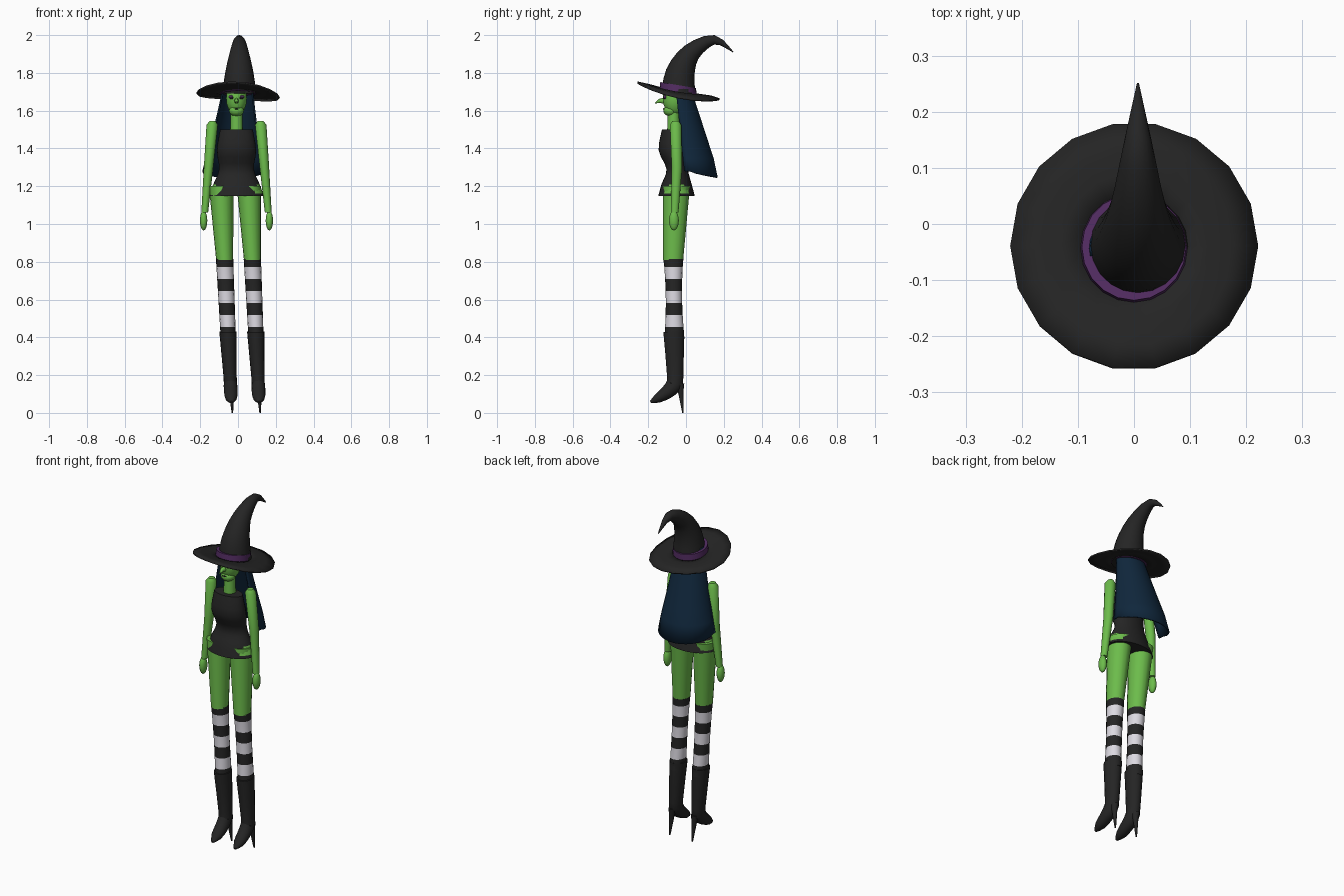
import bpy, bmesh, math
from mathutils import Vector

if "Cube" in bpy.data.objects:
    bpy.data.objects.remove(bpy.data.objects["Cube"])


def material(name, red, green, blue):
    mat = bpy.data.materials.new(name)
    mat.use_nodes = True
    colour = (red, green, blue, 1)
    mat.diffuse_color = colour
    mat.node_tree.nodes["Principled BSDF"].inputs["Base Color"].default_value = colour
    return mat


GREEN = material("green skin", .15, .5, .07)
BLACK = material("black cloth", .018, .018, .018)
NAVY = material("navy hair", .005, .02, .045)
WHITE = material("white stripe", .72, .7, .76)
PURPLE = material("purple band", .085, .025, .12)


def finish(bm, name, mats, angle=45, thickness=0):
    """Turn a bmesh into a named, shaded object."""
    bmesh.ops.recalc_face_normals(bm, faces=bm.faces)
    mesh = bpy.data.meshes.new(name)
    bm.to_mesh(mesh)
    bm.free()
    for mat in mats:
        mesh.materials.append(mat)
    obj = bpy.data.objects.new(name, mesh)
    bpy.context.collection.objects.link(obj)
    bpy.ops.object.select_all(action="DESELECT")
    obj.select_set(True)
    bpy.context.view_layer.objects.active = obj
    bpy.ops.object.shade_smooth_by_angle(angle=math.radians(angle))
    if thickness:
        solid = obj.modifiers.new("thickness", "SOLIDIFY")
        solid.thickness = thickness
        solid.offset = 0


def curve_through(rings, steps):
    """Add rings on a smooth curve that passes through the given ones."""
    result = []
    last = len(rings) - 1
    for i in range(last):
        before, after = rings[max(i - 1, 0)], rings[min(i + 2, last)]
        for s in range(steps):
            t = s / steps
            result.append(tuple(
                b + t / 2 * (c - a + t * (2 * a - 5 * b + 4 * c - d + t * (3 * (b - c) + d - a)))
                for a, b, c, d in zip(before, rings[i], rings[i + 1], after)))
    return result + [rings[-1]]


def loft(name, rings, mats, n=16, x=0, lean=0, tilt=False, arc=None, caps=True,
         rule=None, warp=None, thickness=0):
    """Skin rings (y, z, half width, half depth); lean drifts x on the way down."""
    bm = bmesh.new()
    rows = []
    last = len(rings) - 1
    start, end = arc or (0, 2 * math.pi)
    spans = n - 1 if arc else n
    for i, (y, z, width, depth) in enumerate(rings):
        across = Vector((0, 1, 0))
        if tilt:
            below, above = rings[max(i - 1, 0)], rings[min(i + 1, last)]
            across = Vector((0, above[1] - below[1], below[0] - above[0])).normalized()
        centre = Vector((x + lean * (rings[0][1] - z), y, z))
        row = []
        for k in range(n):
            turn = start + (end - start) * k / spans
            point = centre + across * depth * math.sin(turn)
            point.x += width * math.cos(turn)
            if warp:
                point.z = warp(point, turn, i / last)
            row.append(bm.verts.new(point))
        rows.append(row)
    for i, (low, high) in enumerate(zip(rows, rows[1:])):
        for k in range(spans):
            j = (k + 1) % n
            face = bm.faces.new((low[k], low[j], high[j], high[k]))
            if rule:
                face.material_index = rule(i, face.calc_center_median())
    if caps:
        bm.faces.new(rows[0])
        bm.faces.new(rows[-1])
    finish(bm, name, mats, thickness=thickness)


def ball(name, place, size, mat, n=14):
    bm = bmesh.new()
    bmesh.ops.create_uvsphere(bm, u_segments=n, v_segments=n - 4, radius=1)
    bmesh.ops.scale(bm, vec=size, verts=bm.verts)
    bmesh.ops.translate(bm, vec=place, verts=bm.verts)
    finish(bm, name, [mat], angle=60)


# Hat: bent cone, sloping band and wavy brim
cone = [(-.04, 1.69, .09, .09), (-.03, 1.8, .075, .077), (.03, 1.91, .05, .05),
        (.15, 1.975, .024, .025), (.25, 1.91, .002, .002)]
loft("hat_cone", curve_through(cone, 3), [BLACK], n=20, x=.007, tilt=True)


def band_slope(point, turn, t):
    return point.z - .17 * (point.y + .04)


def brim_wave(point, turn, t):
    front = -math.sin(turn)
    inner = 1.695 + .015 * front
    outer = 1.68 + .045 * front + .025 * front ** 2 - .012 * math.cos(turn)
    return inner + (outer - inner) * t ** 1.3 + .008 * math.sin(math.pi * t)


loft("hat_band", [(-.043, 1.69, .096, .098), (-.041, 1.735, .093, .095)], [PURPLE],
     n=20, warp=band_slope)
brim_radii = [.085 + .045 * i for i in range(4)]
loft("hat_brim", [(-.04, 0, r, r) for r in brim_radii], [BLACK], n=18, caps=False,
     warp=brim_wave, thickness=.008)

# Head and face
MIDDLE = -.008
ball("head", (MIDDLE, -.06, 1.665), (.056, .063, .09), GREEN)
ball("chin", (MIDDLE, -.082, 1.6), (.04, .038, .03), GREEN)
loft("neck", [(-.066, 1.48, .034, .034), (-.066, 1.62, .03, .03)], [GREEN], x=MIDDLE)
loft("nose", [(-.11, 1.652, .013, .018), (-.14, 1.652, .01, .011), (-.164, 1.64, .002, .002)],
     [GREEN], n=8, x=MIDDLE, tilt=True)
for side in (-1, 1):
    eye_x = MIDDLE + side * .026
    ball("eyelid", (eye_x, -.111, 1.672), (.016, .008, .01), PURPLE)
    ball("eye", (eye_x, -.115, 1.667), (.011, .007, .006), BLACK)
ball("mouth", (MIDDLE, -.119, 1.61), (.016, .004, .003), BLACK)

# Hair: cap and long flaring curtain with a rounded hem
ball("hair_cap", (MIDDLE, -.042, 1.715), (.077, .077, .04), NAVY)


def hem(point, turn, t):
    return point.z - (.035 * max(0, math.sin(turn)) ** .7 if t == 1 else 0)


curtain = []
for step in range(8):
    t = step / 7
    curtain.append((.065 * t - .045, 1.74 - .46 * t, .075 + .085 * t ** 1.2, .06 + .085 * t))
loft("hair", curtain, [NAVY], n=18, lean=-.055, arc=(-.2, math.pi + .2), caps=False,
     warp=hem, thickness=.008)


# Sleeveless top with skin showing through torn hips
def torn_hips(row, centre):
    side = abs(centre.x - MIDDLE)
    return int((row == 1 and side > .1) or (row == 2 and side > .11))


body = [(-.05, 1.147, .146, .097), (-.05, 1.21, .123, .08), (-.047, 1.29, .092, .056),
        (-.075, 1.39, .104, .07), (-.077, 1.5, .086, .05)]
loft("top", curve_through(body, 3), [BLACK, GREEN], n=24, x=MIDDLE, rule=torn_hips)

# Arms and hands, hanging slightly outwards
for name, side in (("right", -1), ("left", 1)):
    shoulder = MIDDLE + side * .127
    arm = [(-.055, 1.545, .016, .018), (-.055, 1.525, .03, .03),
           (-.048, 1.3, .025, .028), (-.06, 1.06, .018, .02)]
    loft(name + "_arm", arm, [GREEN], x=shoulder, lean=side * .085)
    ball(name + "_hand", (shoulder + side * .047, -.064, 1.018), (.02, .026, .052), GREEN)


# Legs, striped stockings and heeled boots, all drifting to the model's left
def stripes(row, centre):
    return row % 2


DRIFT = .047
for name, hip in (("right", -.089), ("left", .058)):
    loft(name + "_thigh", [(-.05, 1.2, .065, .071), (-.068, .81, .045, .053)], [GREEN],
         x=hip, lean=DRIFT)
    stocking = []
    for step in range(8):
        t = step / 7
        height = min(.815, .835 - .445 * t)
        stocking.append((.006 * t - .067, height, .046 - .006 * t,
                         .053 - .01 * math.sin(math.pi * t)))
    loft(name + "_stocking", stocking, [BLACK, WHITE], x=hip + .018, lean=DRIFT, rule=stripes)
    boot = [(-.065, .43, .046, .055), (-.057, .19, .035, .043), (-.066, .145, .036, .043),
            (-.1, .11, .036, .036), (-.15, .077, .03, .025), (-.188, .057, .008, .006)]
    loft(name + "_boot", curve_through(boot, 2), [BLACK], x=hip + .036, lean=DRIFT, tilt=True)
    heel = [(-.032, .155, .022, .024), (-.028, .11, .014, .015), (-.016, 0, .004, .004)]
    loft(name + "_heel", heel, [BLACK], n=10, x=hip + .052, lean=DRIFT)
